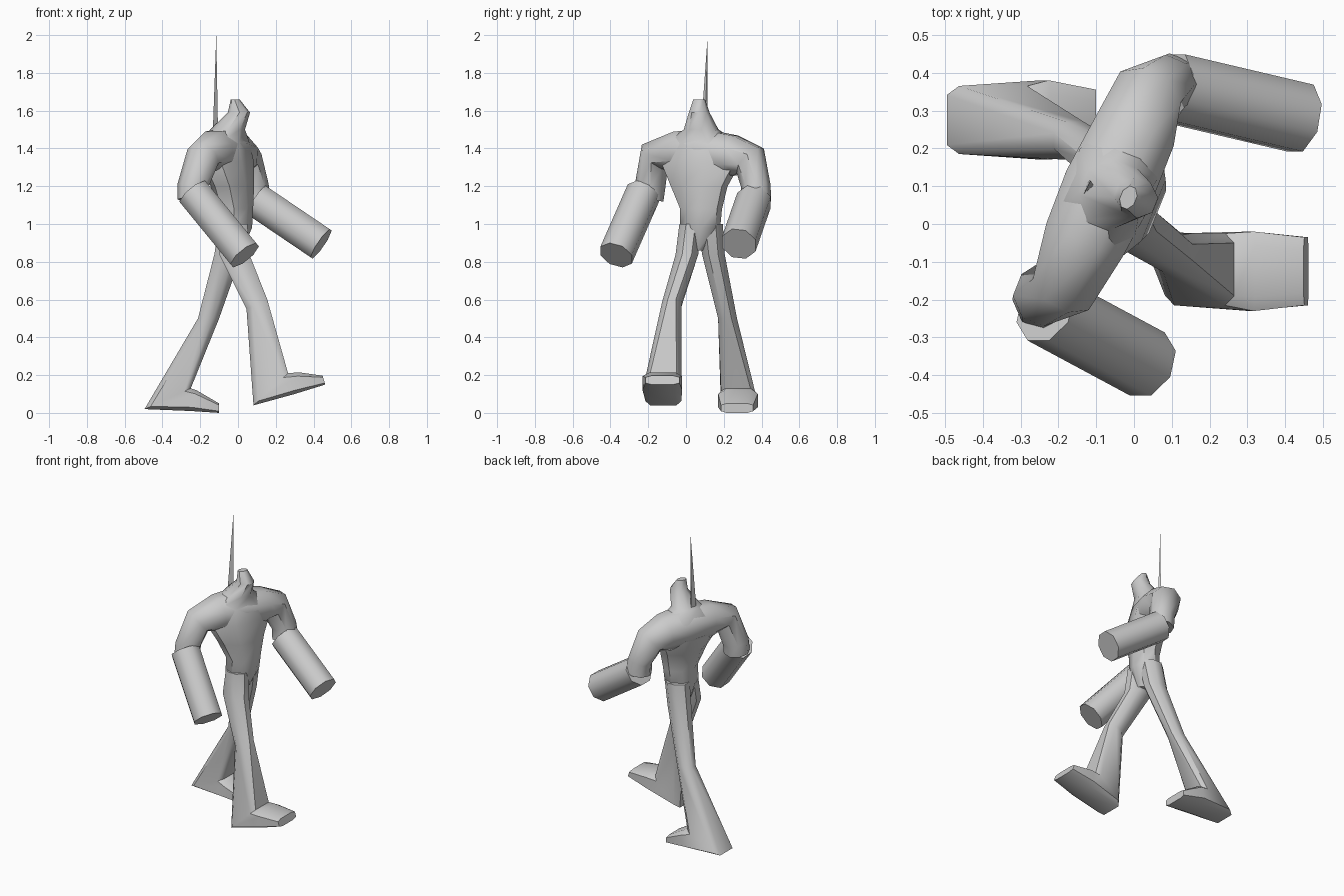
import bpy, bmesh
from math import cos, sin, pi, radians, copysign
from mathutils import Vector as V

if "Cube" in bpy.data.objects:
    bpy.data.objects.remove(bpy.data.objects["Cube"])

FACING = V((0.93, -0.37, 0))   # chest is turned while walking towards +x
ACROSS = V((0.37, 0.93, 0))


def finish(name, bm):
    bmesh.ops.recalc_face_normals(bm, faces=bm.faces)
    me = bpy.data.meshes.new(name)
    bm.to_mesh(me)
    bm.free()
    ob = bpy.data.objects.new(name, me)
    bpy.context.collection.objects.link(ob)
    bpy.ops.object.select_all(action='DESELECT')
    ob.select_set(True)
    bpy.context.view_layer.objects.active = ob
    bpy.ops.object.shade_smooth_by_angle(angle=radians(46))
    return ob


def loft(name, rings, n=8):
    """Skin rings of (centre, half axis u, half axis v, roundness power)."""
    bm = bmesh.new()
    loops = []
    for c, u, v, p in rings:
        loop = []
        for i in range(n):
            a = 2 * pi * (i + 0.5) / n
            k = cos(pi / n)
            x = copysign((abs(cos(a)) / k) ** p, cos(a))
            y = copysign((abs(sin(a)) / k) ** p, sin(a))
            loop.append(bm.verts.new(c + u * x + v * y))
        loops.append(loop)
    for a, b in zip(loops, loops[1:]):
        for i in range(n):
            j = (i + 1) % n
            bm.faces.new((a[i], a[j], b[j], b[i]))
    bm.faces.new(loops[0])
    bm.faces.new(loops[-1])
    return finish(name, bm)


def tube(name, path, ref):
    """Round tube through (x, y, z, radius) points."""
    pts = [V(p[:3]) for p in path]
    rings = []
    for i, c in enumerate(pts):
        t = V((0, 0, 0))
        if i > 0:
            t += (c - pts[i - 1]).normalized()
        if i < len(pts) - 1:
            t += (pts[i + 1] - c).normalized()
        t.normalize()
        u = (ref - t * ref.dot(t)).normalized()
        rings.append((c, u * path[i][3], t.cross(u) * path[i][3], 1))
    return loft(name, rings)


def leg(name, sections):
    """Side-profile sections: front x,z, back x,z, centre y, half width, power."""
    rings = []
    for fx, fz, bx, bz, y, w, p in sections:
        f, b = V((fx, y, fz)), V((bx, y, bz))
        rings.append(((f + b) / 2, (f - b) / 2, V((0, w, 0)), p))
    return loft(name, rings)


# Trunk, neck and pointed hood: z, x, y, half depth, half width
trunk = [(0.86, -0.03, 0.07, 0.05, 0.025),
         (0.98, -0.02, 0.075, 0.085, 0.10),
         (1.08, -0.015, 0.08, 0.085, 0.105),
         (1.20, -0.03, 0.07, 0.10, 0.145),
         (1.33, -0.06, 0.08, 0.12, 0.21),
         (1.43, -0.07, 0.085, 0.11, 0.19),
         (1.50, -0.055, 0.08, 0.085, 0.085),
         (1.59, 0.005, 0.07, 0.055, 0.05),
         (1.66, -0.015, 0.07, 0.02, 0.03)]
loft("trunk", [(V((x, y, z)), FACING * d, ACROSS * w, 1) for z, x, y, d, w in trunk])

# Shoulders and upper arms in one sweep, elbow to elbow
tube("shoulders", [(-0.24, -0.20, 1.13, 0.075), (-0.24, -0.19, 1.20, 0.075),
                   (-0.185, -0.165, 1.36, 0.085), (-0.13, -0.04, 1.38, 0.11),
                   (-0.07, 0.09, 1.38, 0.12), (0.0, 0.24, 1.36, 0.11),
                   (0.035, 0.34, 1.335, 0.09), (0.085, 0.37, 1.20, 0.072),
                   (0.095, 0.37, 1.12, 0.075)], FACING)

# Thick sleeves over the forearms
tube("right_forearm", [(-0.235, -0.225, 1.165, 0.088), (0.035, -0.37, 0.835, 0.088)], V((0, 1, 0)))
tube("left_forearm", [(0.10, 0.36, 1.125, 0.09), (0.44, 0.28, 0.895, 0.09)], V((0, 1, 0)))

# Flared legs running into the feet
leg("right_leg", [(0.05, 1.00, -0.09, 1.00, 0.025, 0.06, 1),
                  (0.06, 0.84, -0.10, 0.84, 0.005, 0.06, 1),
                  (0.155, 0.60, 0.045, 0.55, -0.075, 0.052, 1),
                  (0.265, 0.21, 0.082, 0.04, -0.12, 0.095, 0.35),
                  (0.32, 0.215, 0.30, 0.10, -0.125, 0.105, 0.5),
                  (0.448, 0.197, 0.462, 0.150, -0.125, 0.09, 0.5)])
leg("left_leg", [(0.05, 1.00, -0.10, 1.00, 0.13, 0.065, 1),
                 (0.02, 0.84, -0.125, 0.84, 0.145, 0.06, 1),
                 (-0.10, 0.50, -0.212, 0.50, 0.22, 0.05, 1),
                 (-0.25, 0.13, -0.495, 0.02, 0.275, 0.09, 0.35),
                 (-0.22, 0.12, -0.25, 0.01, 0.275, 0.105, 0.5),
                 (-0.10, 0.05, -0.10, 0.00, 0.27, 0.085, 0.5)])

# Thin blade-like spike rising behind the hood
bm = bmesh.new()
base = [bm.verts.new(p) for p in ((-0.135, 0.075, 1.44), (-0.105, 0.10, 1.44), (-0.12, 0.115, 1.44))]
tip = bm.verts.new((-0.115, 0.115, 2.0))
bm.faces.new(base)
for i in range(3):
    bm.faces.new((base[i], base[(i + 1) % 3], tip))
finish("spike", bm)
